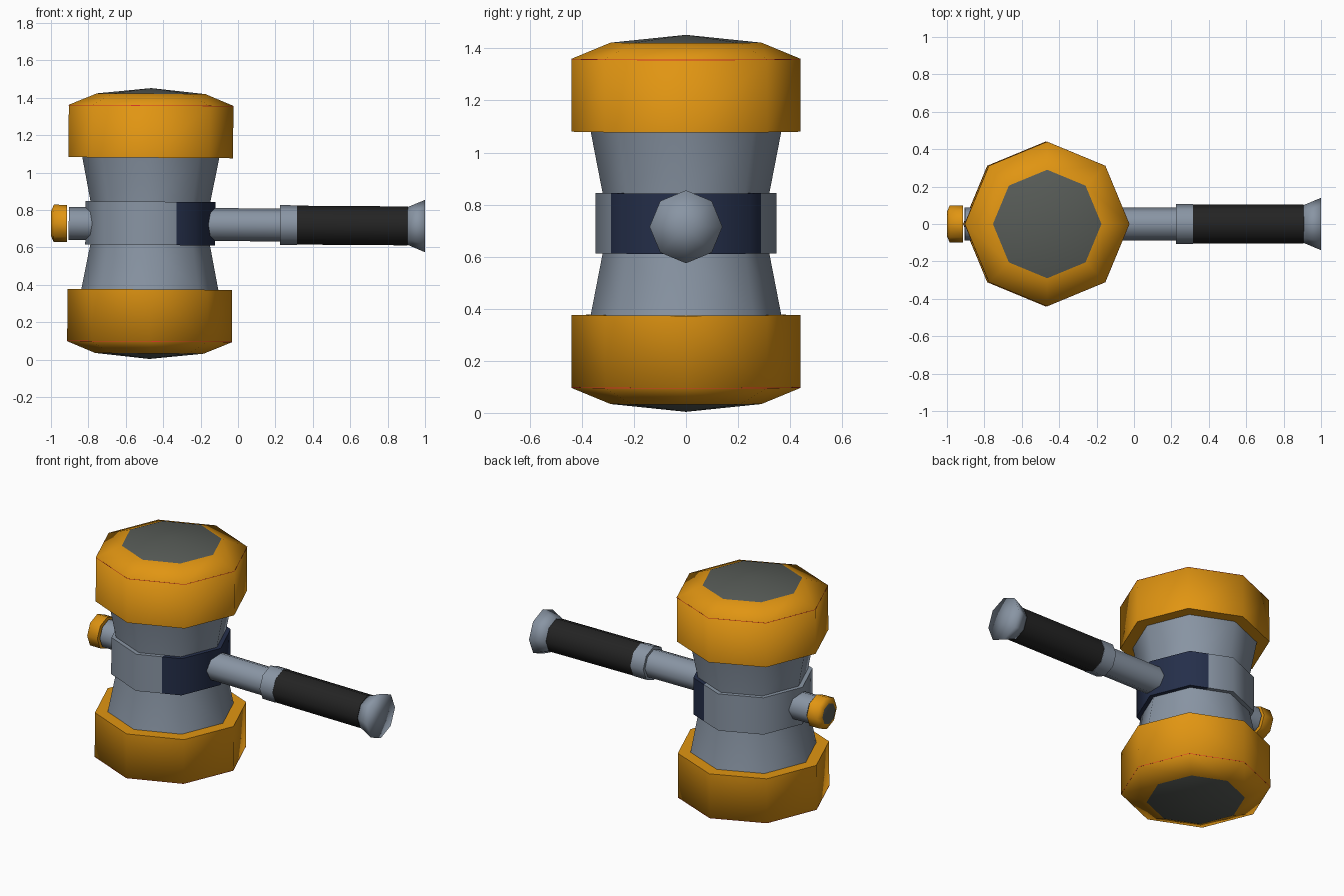
import bpy, bmesh, math
from mathutils import Matrix, Vector

cube = bpy.data.objects.get("Cube")
if cube:
    bpy.data.objects.remove(cube, do_unlink=True)

SIDES = 8
PIVOT = Vector((-0.469, 0, 0.725))       # where the handle crosses the head
LEAN = Matrix.Rotation(0.007, 4, 'Y')    # slight lean of the whole hammer


def material(name, rgb):
    m = bpy.data.materials.new(name)
    m.use_nodes = True
    m.diffuse_color = (*rgb, 1)
    bsdf = m.node_tree.nodes["Principled BSDF"]
    bsdf.inputs["Base Color"].default_value = (*rgb, 1)
    bsdf.inputs["Roughness"].default_value = 0.6
    return m


STEEL = material("blue grey steel", (0.25, 0.30, 0.37))
ORANGE = material("orange", (0.75, 0.30, 0.006))
NAVY = material("navy", (0.018, 0.028, 0.068))
RUBBER = material("black rubber", (0.017, 0.017, 0.017))
PAD = material("dark grey pad", (0.095, 0.105, 0.095))
RED = material("red", (0.75, 0.04, 0.02))


def lathe(name, profile, mats, axis='Z', smooth=75, pads=(), split=None):
    """Eight-sided turning of (radius, position) points about the z or x axis.
    Segments listed in pads, and faces beyond x = split, get the second material."""
    bm = bmesh.new()
    rings = []
    for r, h in profile:
        count = SIDES if r > 0 else 1
        ring = []
        for i in range(count):
            a = math.tau * i / SIDES
            c, s = r * math.cos(a), r * math.sin(a)
            co = (c, s, h - PIVOT.z) if axis == 'Z' else (h - PIVOT.x, c, s)
            ring.append(bm.verts.new(co))
        rings.append(ring)
    for k, (a, b) in enumerate(zip(rings, rings[1:])):
        for i in range(SIDES):
            j = (i + 1) % SIDES
            corners = [a[i % len(a)], a[j % len(a)], b[j % len(b)], b[i % len(b)]]
            face = bm.faces.new(list(dict.fromkeys(corners)))
            face.material_index = int(k in pads)
    if split is not None:
        bmesh.ops.bisect_plane(bm, geom=bm.verts[:] + bm.edges[:] + bm.faces[:],
                               plane_co=(split, 0, 0), plane_no=(1, 0, 0))
        for f in bm.faces:
            f.material_index = int(f.calc_center_median().x > split)
    bmesh.ops.recalc_face_normals(bm, faces=bm.faces[:])
    bm.transform(Matrix.Translation(PIVOT) @ LEAN)
    mesh = bpy.data.meshes.new(name)
    bm.to_mesh(mesh)
    bm.free()
    for m in mats:
        mesh.materials.append(m)
    obj = bpy.data.objects.new(name, mesh)
    bpy.context.collection.objects.link(obj)
    bpy.ops.object.select_all(action='DESELECT')
    obj.select_set(True)
    bpy.context.view_layer.objects.active = obj
    bpy.ops.object.shade_smooth_by_angle(angle=math.radians(smooth))
    return obj


def rod(name, start, end, r, mat):
    return lathe(name, [(0, start), (r, start), (r, end), (0, end)], [mat], 'X')


# Head: upper and lower halves mirror each other about the middle height
MIDDLE = 0.728
for label, sign in (("upper", 1), ("lower", -1)):
    def half(points):
        return [(r, MIDDLE + sign * d) for r, d in points]
    lathe(label + "_head_core",
          half([(0, 0), (0.315, 0.05), (0.32, 0.115), (0.366, 0.352), (0, 0.352)]), [STEEL])
    lathe(label + "_striking_cap",
          half([(0, 0.352), (0.44, 0.352), (0.44, 0.632), (0.29, 0.694), (0, 0.724)]),
          [ORANGE, PAD], pads=(3,))
    # fine seam at the cap shoulder
    lathe(label + "_cap_seam",
          half([(0.43, 0.629), (0.4405, 0.629), (0.4405, 0.632), (0.43, 0.632)]), [RED])

# Waist band, navy on the handle side
lathe("waist_band", [(0, 0.613), (0.347, 0.613), (0.347, 0.845), (0, 0.845)],
      [STEEL, NAVY], split=0.14)

# Handle running through the head
rod("shaft", -0.905, 0.24, 0.088, STEEL)
rod("collar", 0.225, 0.315, 0.106, STEEL)
rod("grip", 0.313, 0.907, 0.104, RUBBER)
lathe("pommel", [(0, 0.905), (0.1, 0.905), (0.14, 1.0), (0, 1.0)], [STEEL], 'X', smooth=180)

# Knob on the far end
lathe("end_knob", [(0, -1.0), (0.065, -1.0), (0.1, -0.985), (0.1, -0.914), (0, -0.914)],
      [ORANGE, PAD], 'X', pads=(0,))
